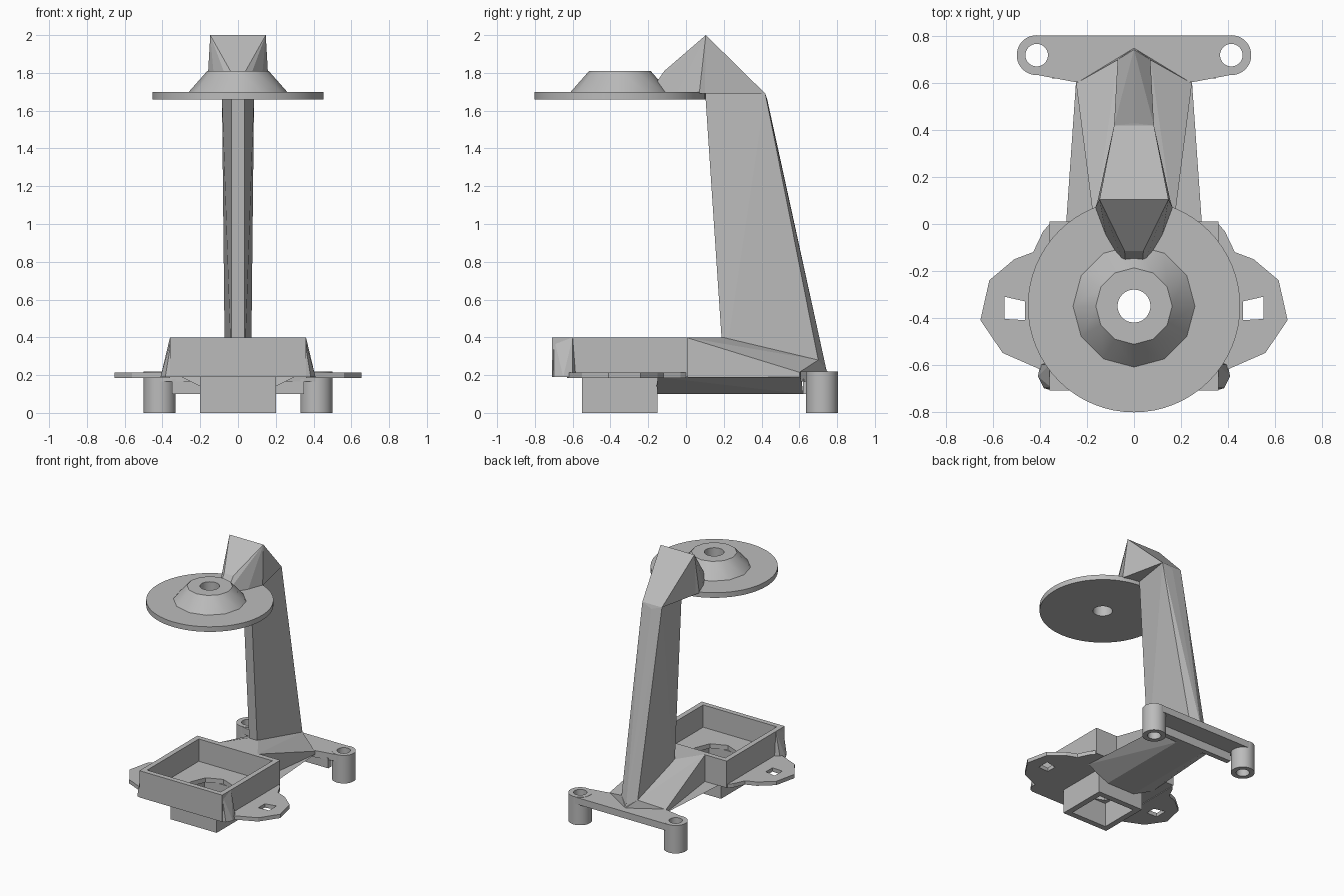
import bpy, bmesh, math
from mathutils import Vector

cube = bpy.data.objects.get("Cube")
if cube:
    bpy.data.objects.remove(cube, do_unlink=True)

grey = bpy.data.materials.new("plain_grey")
grey.use_nodes = True
grey.diffuse_color = (0.5, 0.5, 0.5, 1)
grey.node_tree.nodes["Principled BSDF"].inputs["Base Color"].default_value = (0.5, 0.5, 0.5, 1)


def make(name, bm):
    bmesh.ops.recalc_face_normals(bm, faces=bm.faces)
    mesh = bpy.data.meshes.new(name)
    bm.to_mesh(mesh)
    bm.free()
    mesh.materials.append(grey)
    obj = bpy.data.objects.new(name, mesh)
    bpy.context.collection.objects.link(obj)
    return obj


def prism(name, outline, z0, z1):
    bm = bmesh.new()
    face = bm.faces.new([bm.verts.new((x, y, z0)) for x, y in outline])
    top = bmesh.ops.extrude_face_region(bm, geom=[face])["geom"]
    bmesh.ops.translate(bm, vec=(0, 0, z1 - z0),
                        verts=[v for v in top if isinstance(v, bmesh.types.BMVert)])
    return make(name, bm)


def box(name, x, y0, y1, z0, z1):
    return prism(name, [(-x, y0), (x, y0), (x, y1), (-x, y1)], z0, z1)


def round_part(name, x, y, r0, r1, z0, z1, sides=48):
    bm = bmesh.new()
    bmesh.ops.create_cone(bm, cap_ends=True, segments=sides, radius1=r0, radius2=r1, depth=z1 - z0)
    bmesh.ops.translate(bm, verts=bm.verts, vec=(x, y, (z0 + z1) / 2))
    return make(name, bm)


def hull(name, points, mirror=True):
    # Convex solid; mirrored points give both sides
    bm = bmesh.new()
    for x, y, z in points:
        bm.verts.new((x, y, z))
        if mirror and x:
            bm.verts.new((-x, y, z))
    res = bmesh.ops.convex_hull(bm, input=bm.verts)
    spare = [g for g in res["geom_interior"] if isinstance(g, bmesh.types.BMVert)]
    bmesh.ops.delete(bm, geom=spare, context="VERTS")
    bmesh.ops.dissolve_limit(bm, angle_limit=0.01, verts=bm.verts, edges=bm.edges)
    return make(name, bm)


def cut(obj, *cutters):
    for cutter in cutters:
        mod = obj.modifiers.new("cut", "BOOLEAN")
        mod.operation, mod.solver, mod.object = "DIFFERENCE", "EXACT", cutter
        bpy.context.view_layer.objects.active = obj
        bpy.ops.object.modifier_apply(modifier=mod.name)
        bpy.data.objects.remove(cutter, do_unlink=True)


def smooth(obj):
    bpy.ops.object.select_all(action="DESELECT")
    obj.select_set(True)
    bpy.context.view_layer.objects.active = obj
    bpy.ops.object.shade_smooth_by_angle(angle=math.radians(25))


CY = -0.35  # centre of tray and disc

# Open tray with an eight-sided floor opening
tray = box("tray", 0.36, -0.71, 0.01, 0.19, 0.40)
cut(tray, box("tray_space", 0.32, -0.67, -0.03, 0.225, 0.5),
    round_part("floor_opening", 0, CY, 0.17, 0.17, 0.1, 0.3, 8))

# Square socket below the tray
socket = box("socket", 0.20, -0.55, -0.15, 0, 0.19)
cut(socket, box("socket_space", 0.155, -0.505, -0.195, -0.1, 0.3))

# Side ears with slots, and sloped tray corners
ear = [(0.36, 0.0), (0.387, -0.03), (0.43, -0.12), (0.51, -0.15), (0.617, -0.24),
       (0.655, -0.41), (0.56, -0.55), (0.40, -0.62), (0.36, -0.63)]
slot = [(0.464, -0.33), (0.553, -0.31), (0.553, -0.405), (0.464, -0.41)]
for side, s in (("left", 1), ("right", -1)):
    plate = prism(side + "_ear", [(s * x, y) for x, y in ear], 0.185, 0.215)
    cut(plate, prism("slot", [(s * x, y) for x, y in slot], 0.1, 0.3))
    hull(side + "_tray_corner",
         [(s * x, y, z) for x, y, z in [
             (0.35, -0.70, 0.40), (0.36, -0.60, 0.40), (0.35, -0.71, 0.19),
             (0.385, -0.70, 0.19), (0.41, -0.65, 0.19), (0.40, -0.60, 0.19),
             (0.35, -0.58, 0.19)]], mirror=False)

    # Hollow rear foot
    foot = round_part(side + "_foot", s * 0.415, 0.72, 0.085, 0.085, 0, 0.22)
    cut(foot, round_part("foot_hole", s * 0.415, 0.72, 0.048, 0.048, -0.1, 0.4))
    smooth(foot)

# Rear crossbar with a lower front lip
bar = prism("crossbar", [(-0.415, 0.804), (0.415, 0.804), (0.415, 0.636), (0.25, 0.605),
                         (-0.25, 0.605), (-0.415, 0.636)], 0.165, 0.218)
cut(bar, *[round_part("bar_hole", x, 0.72, 0.07, 0.07, 0, 0.4) for x in (-0.415, 0.415)])
box("crossbar_lip", 0.35, 0.62, 0.66, 0.10, 0.18)

# Neck joining tray and crossbar, with a tapered keel
hull("neck", [(0.17, 0, 0.40), (0.17, 0, 0.19), (0.035, 0.20, 0.40), (0.175, 0.20, 0.215),
              (0.175, 0.20, 0.19), (0.247, 0.60, 0.215), (0.247, 0.60, 0.19),
              (0.07, 0.70, 0.28), (0, 0.75, 0.218), (0, 0.75, 0.19)])
hull("keel", [(0.30, -0.15, 0.19), (0.17, 0.02, 0.19), (0.247, 0.61, 0.19),
              (0.12, -0.16, 0.10), (0.12, 0.62, 0.10)])

# Leaning column with a slight rear ridge
hull("column", [(0.035, 0.10, 1.72), (0.035, 0.20, 0.38), (0.085, 0.42, 1.69),
                (0, 0.43, 1.66), (0.07, 0.70, 0.28), (0, 0.745, 0.22), (0.035, 0.20, 0.22)])

# Pointed head leading from the column to the disc
hull("head_back", [(0.147, 0.105, 2.0), (0.155, 0.10, 1.69), (0.085, 0.42, 1.69)])
hull("head_front", [(0.147, 0.105, 2.0), (0.165, 0.07, 1.69), (0.12, -0.05, 1.69),
                    (0.04, -0.115, 1.81), (0.035, -0.19, 1.70), (0.155, 0.10, 1.69)])

# Upper disc with a faceted hub and a through hole
disc = round_part("disc", 0, CY, 0.453, 0.453, 1.66, 1.70, 64)
cut(disc, round_part("disc_hole", 0, CY, 0.07, 0.07, 1.5, 1.9))
smooth(disc)
hub = round_part("hub", 0, CY, 0.26, 0.163, 1.70, 1.81, 12)
cut(hub, round_part("hub_hole", 0, CY, 0.07, 0.07, 1.5, 1.9))
smooth(hub)
